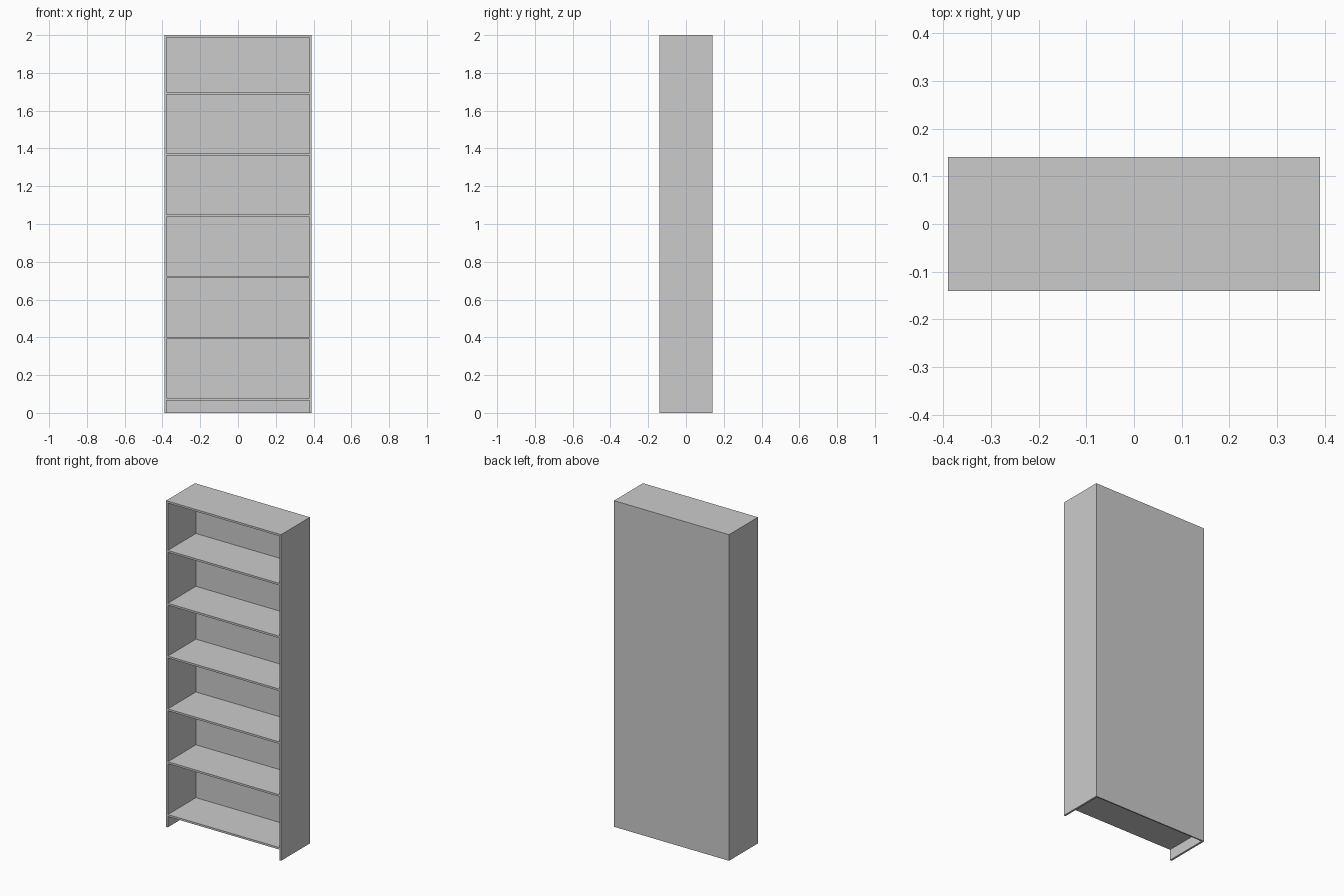
import bpy

if "Cube" in bpy.data.objects:
    bpy.data.objects.remove(bpy.data.objects["Cube"])

W, D, H = 0.78, 0.28, 2.0   # overall size
T = 0.012                   # board thickness
BACK = 0.008                # back panel thickness


def board(name, x, y, z):
    """Box spanning the (min, max) ranges x, y and z."""
    bpy.ops.mesh.primitive_cube_add(size=1, location=[(a + b) / 2 for a, b in (x, y, z)])
    ob = bpy.context.object
    ob.name = name
    ob.scale = [b - a for a, b in (x, y, z)]
    bpy.ops.object.transform_apply(location=False, rotation=False, scale=True)
    return ob


inner = (-W / 2 + T, W / 2 - T)
depth = (-D / 2, D / 2 - BACK)

# Side panels run the full height and depth
board("left_side", (-W / 2, -W / 2 + T), (-D / 2, D / 2), (0, H))
board("right_side", (W / 2 - T, W / 2), (-D / 2, D / 2), (0, H))

# Back panel reaches the floor
board("back_panel", inner, (D / 2 - BACK, D / 2), (0, H))

# Top board
board("top_board", inner, depth, (H - T, H))

# Six evenly spaced shelves, the lowest just above the open base
for i in range(6):
    top = 0.078 + i * 0.324
    board(f"shelf_{i + 1}", inner, depth, (top - T, top))
